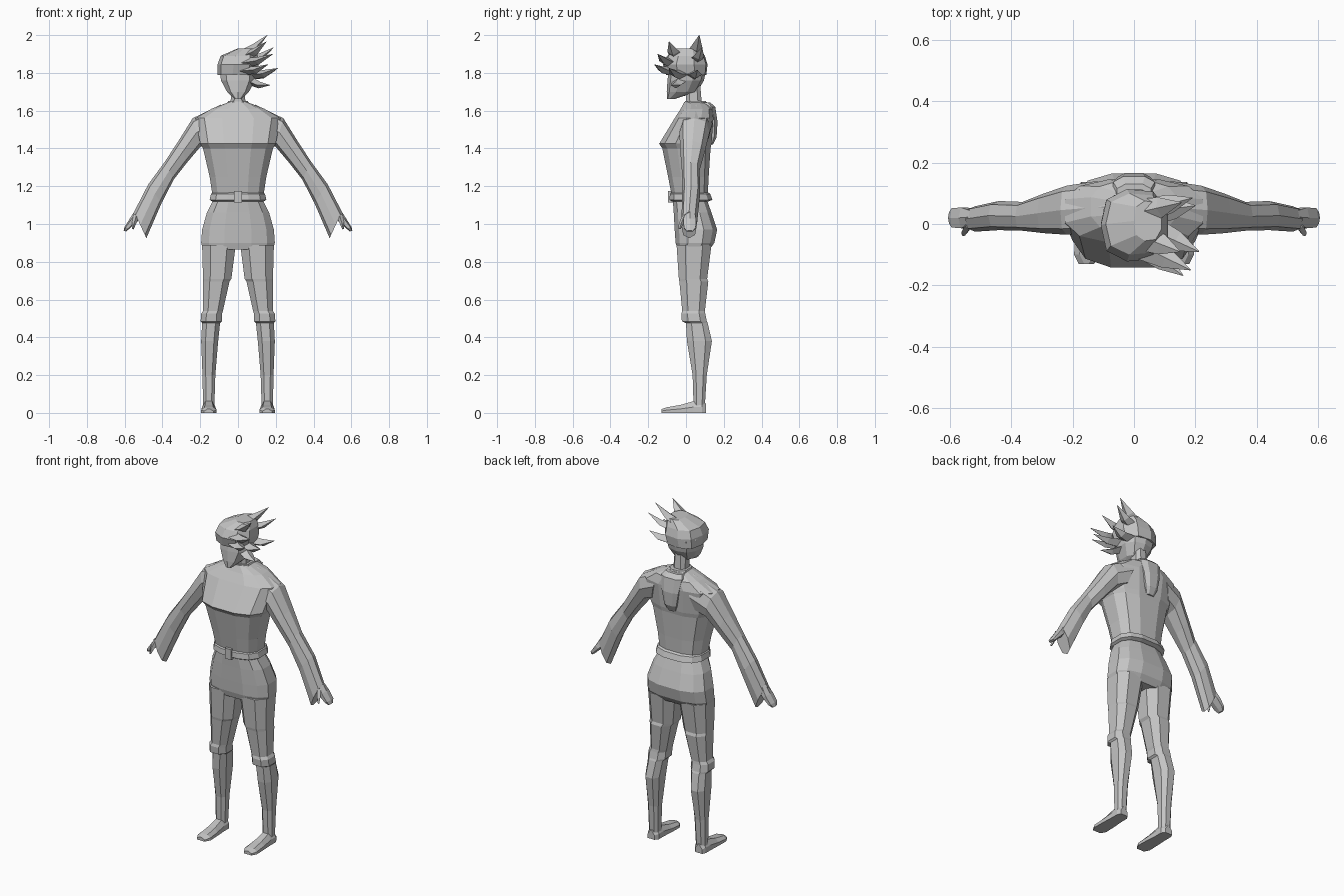
import bpy, bmesh, math
from mathutils import Vector

grey = bpy.data.materials.new("plain grey")
grey.diffuse_color = (0.55, 0.55, 0.55, 1)


def loft(name, rings, mirror=False):
    """Skin a list of equal-length point rings and cap both ends."""
    bm = bmesh.new()
    vs = [[bm.verts.new(p) for p in r] for r in rings]
    n = len(vs[0])
    for a, b in zip(vs, vs[1:]):
        for i in range(n):
            j = (i + 1) % n
            bm.faces.new((a[i], a[j], b[j], b[i]))
    bm.faces.new(vs[0][::-1])
    bm.faces.new(vs[-1])
    bmesh.ops.recalc_face_normals(bm, faces=bm.faces)
    me = bpy.data.meshes.new(name)
    bm.to_mesh(me)
    bm.free()
    me.materials.append(grey)
    ob = bpy.data.objects.new(name, me)
    bpy.context.collection.objects.link(ob)
    if mirror:
        m = ob.modifiers.new("mirror", 'MIRROR')
        m.use_mirror_merge = False
        m.use_clip = False
    return ob


def power(v, p):
    return math.copysign(abs(v) ** p, v)


def flat(z, x0, x1, y0, y1, n=10, p=0.75):
    """Horizontal rounded ring filling the given bounds."""
    out = []
    for i in range(n):
        a = 2 * math.pi * (i + 0.5) / n
        c, s = power(math.cos(a), p), power(math.sin(a), p)
        k = power(math.cos(math.pi / n), p)
        c = max(-1, min(1, c / k))
        s = max(-1, min(1, s / (1 if n % 4 == 2 else k)))
        out.append((x0 + (x1 - x0) * (c + 1) / 2, y0 + (y1 - y0) * (s + 1) / 2, z))
    return out


def sym(z, hx, y0, y1, n=12, p=0.75):
    return flat(z, -hx, hx, y0, y1, n, p)


def limb(top, bottom, y0, y1, n=8, p=0.8):
    """Ring spanning a line in the xz plane, with depth in y."""
    t, b = Vector((top[0], 0, top[1])), Vector((bottom[0], 0, bottom[1]))
    mid, half = (t + b) / 2, (t - b) / 2
    out = []
    for i in range(n):
        a = 2 * math.pi * i / n
        q = mid + half * power(math.cos(a), p)
        q.y = (y0 + y1) / 2 + (y1 - y0) / 2 * power(math.sin(a), p)
        out.append(q)
    return out


# Shirt body with a jutting chest edge
loft("shirt_body", [
    sym(1.15, 0.135, -0.075, 0.115), sym(1.25, 0.15, -0.095, 0.12),
    sym(1.40, 0.185, -0.125, 0.13), sym(1.425, 0.20, -0.142, 0.135),
    sym(1.56, 0.225, -0.06, 0.145), sym(1.61, 0.14, -0.028, 0.14),
    sym(1.645, 0.05, -0.01, 0.11)])

# Belt and buckle
loft("belt", [sym(1.12, 0.138, -0.075, 0.12), sym(1.128, 0.15, -0.088, 0.14),
              sym(1.16, 0.143, -0.085, 0.128), sym(1.168, 0.13, -0.075, 0.115)])
loft("belt_buckle", [flat(z, -0.02, 0.02, -0.096, -0.07, 4, 1) for z in (1.113, 1.175)])

# Hips
loft("hips", [
    sym(0.865, 0.185, -0.045, 0.125), sym(0.90, 0.195, -0.055, 0.15),
    sym(0.97, 0.19, -0.06, 0.165), sym(1.06, 0.165, -0.065, 0.135),
    sym(1.13, 0.13, -0.07, 0.11)])

# Trouser legs with knee cuffs, tapering to the ankles
loft("leg", [flat(*r, 8, 0.8) for r in (
    (0.04, 0.125, 0.185, 0.04, 0.10), (0.20, 0.12, 0.188, 0.035, 0.11),
    (0.38, 0.105, 0.195, 0.005, 0.137), (0.475, 0.095, 0.19, 0.0, 0.115),
    (0.485, 0.085, 0.198, -0.022, 0.11), (0.525, 0.085, 0.195, -0.025, 0.102),
    (0.54, 0.08, 0.185, -0.02, 0.10), (0.695, 0.045, 0.185, -0.035, 0.118),
    (0.71, 0.035, 0.185, -0.038, 0.112), (0.89, 0.012, 0.19, -0.05, 0.135))],
    mirror=True)


# Shoes, lofted from heel to toe
def shoe(y, x0, x1, h):
    return [(x0, y, 0), (x1, y, 0), (x1, y, h * 0.5),
            (x1 - 0.018, y, h), (x0 + 0.018, y, h), (x0, y, h * 0.5)]


loft("shoe", [shoe(*r) for r in (
    (0.105, 0.135, 0.18, 0.05), (0.085, 0.12, 0.19, 0.065), (0.04, 0.12, 0.19, 0.062),
    (-0.03, 0.115, 0.193, 0.042), (-0.10, 0.113, 0.195, 0.03), (-0.13, 0.13, 0.18, 0.02))],
    mirror=True)

# Sleeves ending in a hanging point
loft("sleeve", [limb(*r) for r in (
    ((0.09, 1.632), (0.15, 1.43), -0.025, 0.14),
    ((0.24, 1.56), (0.198, 1.41), -0.035, 0.125),
    ((0.315, 1.44), (0.27, 1.325), -0.03, 0.10),
    ((0.387, 1.33), (0.34, 1.236), -0.022, 0.072),
    ((0.475, 1.21), (0.405, 1.11), -0.02, 0.075),
    ((0.55, 1.065), (0.485, 0.925), -0.025, 0.058))], mirror=True)

# Mitten hand and thumb
loft("hand", [limb(*r, 6) for r in (
    ((0.54, 1.08), (0.50, 1.05), 0.0, 0.045), ((0.572, 1.03), (0.535, 1.01), -0.018, 0.058),
    ((0.60, 0.985), (0.575, 0.975), -0.015, 0.055), ((0.606, 0.965), (0.592, 0.96), 0.0, 0.04))],
    mirror=True)
loft("thumb", [limb(*r, 4, 1) for r in (
    ((0.552, 1.055), (0.525, 1.03), -0.02, 0.01), ((0.562, 1.005), (0.54, 1.0), -0.038, -0.012),
    ((0.562, 0.975), (0.552, 0.972), -0.04, -0.028))], mirror=True)

# Collar, neck and folded hood on the back
loft("collar", [sym(1.615, 0.07, -0.01, 0.13, 8), sym(1.65, 0.052, -0.005, 0.105, 8)])
loft("neck", [sym(1.62, 0.04, 0.0, 0.085, 8), sym(1.74, 0.035, 0.0, 0.075, 8)])
loft("hood", [sym(1.42, 0.025, 0.115, 0.142, 8), sym(1.46, 0.04, 0.11, 0.162, 8),
              sym(1.54, 0.055, 0.105, 0.167, 8), sym(1.62, 0.068, 0.08, 0.155, 8),
              sym(1.642, 0.055, 0.07, 0.13, 8)])

# Head
loft("head", [sym(*r, 10, 0.85) for r in (
    (1.662, 0.018, -0.10, -0.06), (1.70, 0.058, -0.102, 0.06), (1.76, 0.09, -0.098, 0.095),
    (1.83, 0.10, -0.09, 0.11), (1.89, 0.08, -0.065, 0.095), (1.91, 0.03, -0.03, 0.05))])

# Hair cap, leaning to one side
loft("hair_cap", [flat(*r, 9, 0.9) for r in (
    (1.79, -0.108, 0.095, -0.105, 0.108), (1.845, -0.108, 0.11, -0.122, 0.114),
    (1.89, -0.092, 0.105, -0.10, 0.10), (1.93, 0.0, 0.09, -0.055, 0.075))])

# Swept hair spikes: base centre, tip, base half-width
SPIKES = [
    ((0.00, 0.035, 1.885), (0.155, 0.07, 2.0), 0.045),
    ((0.02, -0.04, 1.88), (0.15, -0.09, 1.965), 0.045),
    ((0.04, 0.045, 1.86), (0.19, 0.085, 1.935), 0.04),
    ((0.02, -0.07, 1.85), (0.185, -0.15, 1.90), 0.045),
    ((0.03, -0.075, 1.81), (0.16, -0.168, 1.845), 0.04),
    ((0.06, -0.02, 1.79), (0.212, -0.09, 1.825), 0.045),
    ((0.06, 0.04, 1.79), (0.20, 0.06, 1.815), 0.045),
    ((0.06, -0.03, 1.76), (0.17, -0.08, 1.735), 0.04)]
for i, (base, tip, w) in enumerate(SPIKES):
    b, t = Vector(base), Vector(tip)
    d = (t - b).normalized()
    u = d.cross(Vector((0, 0, 1))).normalized()
    v = u.cross(d)
    rings = []
    for f, s in ((0, 1), (0.5, 0.75), (1, 0.03)):
        c = b.lerp(t, f) - v * (0.012 if f == 0.5 else 0)
        rings.append([c + u * w * s, c + v * w * s * 0.6, c - u * w * s, c - v * w * s * 0.6])
    loft(f"hair_spike_{i + 1}", rings)
